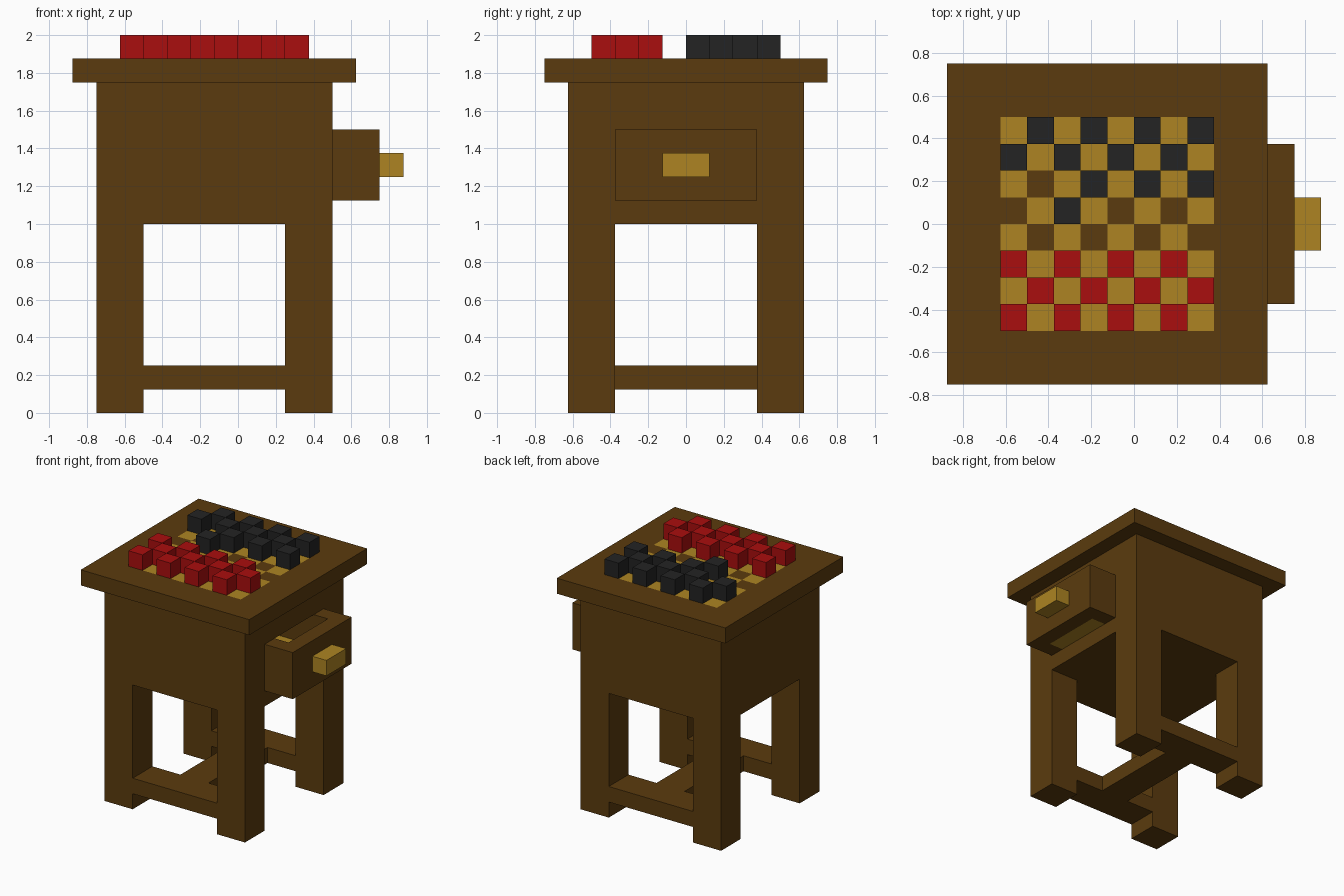
import bpy, bmesh

if "Cube" in bpy.data.objects:
    bpy.data.objects.remove(bpy.data.objects["Cube"])

U = 0.125  # module size shared by every part


def material(name, rgb):
    m = bpy.data.materials.new(name)
    lin = [((c / 255 + 0.055) / 1.055) ** 2.4 for c in rgb]
    m.diffuse_color = (*lin, 1)
    m.use_nodes = True
    m.node_tree.nodes["Principled BSDF"].inputs["Base Color"].default_value = m.diffuse_color
    return m


BROWN = material("brown_wood", (91, 59, 14))
TAN = material("tan_wood", (173, 132, 34))
RED = material("red_paint", (170, 14, 14))
BLACK = material("black_paint", (35, 35, 35))


def box(name, x, y, z, mat):
    """Box from (min, max) ranges given in modules."""
    bm = bmesh.new()
    bmesh.ops.create_cube(bm, size=1)
    for v in bm.verts:
        v.co = [r[0 if c < 0 else 1] * U for c, r in zip(v.co, (x, y, z))]
    me = bpy.data.meshes.new(name)
    bm.to_mesh(me)
    bm.free()
    me.materials.append(mat)
    ob = bpy.data.objects.new(name, me)
    bpy.context.collection.objects.link(ob)
    return ob


def cut(target, cutter):
    mod = target.modifiers.new(cutter.name, 'BOOLEAN')
    mod.operation = 'DIFFERENCE'
    mod.solver = 'EXACT'
    mod.object = cutter
    cutter.hide_render = True
    cutter.hide_set(True)


# Hollow cabinet with an opening for the drawer
cabinet = box("cabinet", (-6, 4), (-5, 5), (8, 14), BROWN)
cut(cabinet, box("cavity_cutter", (-5, 3), (-4, 4), (9, 14.5), BROWN))
cut(cabinet, box("opening_cutter", (2.5, 4.5), (-3, 3), (9, 12), BROWN))

# Legs
for side, x in (("left", (-6, -4)), ("right", (2, 4))):
    for end, y in (("front", (-5, -3)), ("back", (3, 5))):
        box(f"{end}_{side}_leg", x, y, (0, 8), BROWN)

# H-shaped stretcher
box("front_rail", (-4, 2), (-5, -3), (1, 2), BROWN)
box("back_rail", (-4, 2), (3, 5), (1, 2), BROWN)
box("center_rail", (-2, 0), (-3, 3), (1, 2), BROWN)

# Open drawer, pulled part way out
box("drawer_front", (5, 6), (-3, 3), (9, 12), BROWN)
box("drawer_back", (-4, -3), (-3, 3), (9, 12), BROWN)
box("drawer_front_side", (-3, 5), (-3, -2), (9, 12), BROWN)
box("drawer_back_side", (-3, 5), (2, 3), (9, 12), BROWN)
box("drawer_floor", (-3, 5), (-2, 2), (9, 10), TAN)
box("drawer_knob", (6, 7), (-1, 1), (10, 11), TAN)

# Tabletop: sliced into modules so the board squares are part of its surface
top = box("tabletop", (-7, 5), (-6, 6), (14, 15), BROWN)
top.data.materials.append(TAN)
bm = bmesh.new()
bm.from_mesh(top.data)
for axis, start in ((0, -5), (1, -4)):
    normal = [float(i == axis) for i in range(3)]
    for i in range(9):
        point = [n * (start + i) * U for n in normal]
        bmesh.ops.bisect_plane(bm, geom=bm.verts[:] + bm.edges[:] + bm.faces[:],
                               plane_co=point, plane_no=normal)
for f in bm.faces:
    c = f.calc_center_median() / U
    col, row = int((c.x + 5) // 1), int((c.y + 4) // 1)
    on_board = f.normal.z > 0.5 and 0 <= col < 8 and 0 <= row < 8
    f.material_index = int(on_board and (col + row) % 2 == 1)
bm.to_mesh(top.data)
bm.free()


# Game pieces on the dark squares, one black piece moved forward
def piece(name, col, row, mat):
    box(name, (col - 5, col - 4), (row - 4, row - 3), (15, 16), mat)


for row in (0, 1, 2, 5, 6, 7):
    for col in range(row % 2, 8, 2):
        if row < 3:
            piece("red_piece", col, row, RED)
        elif (col, row) == (1, 5):
            piece("black_piece", 2, 4, BLACK)
        else:
            piece("black_piece", col, row, BLACK)
